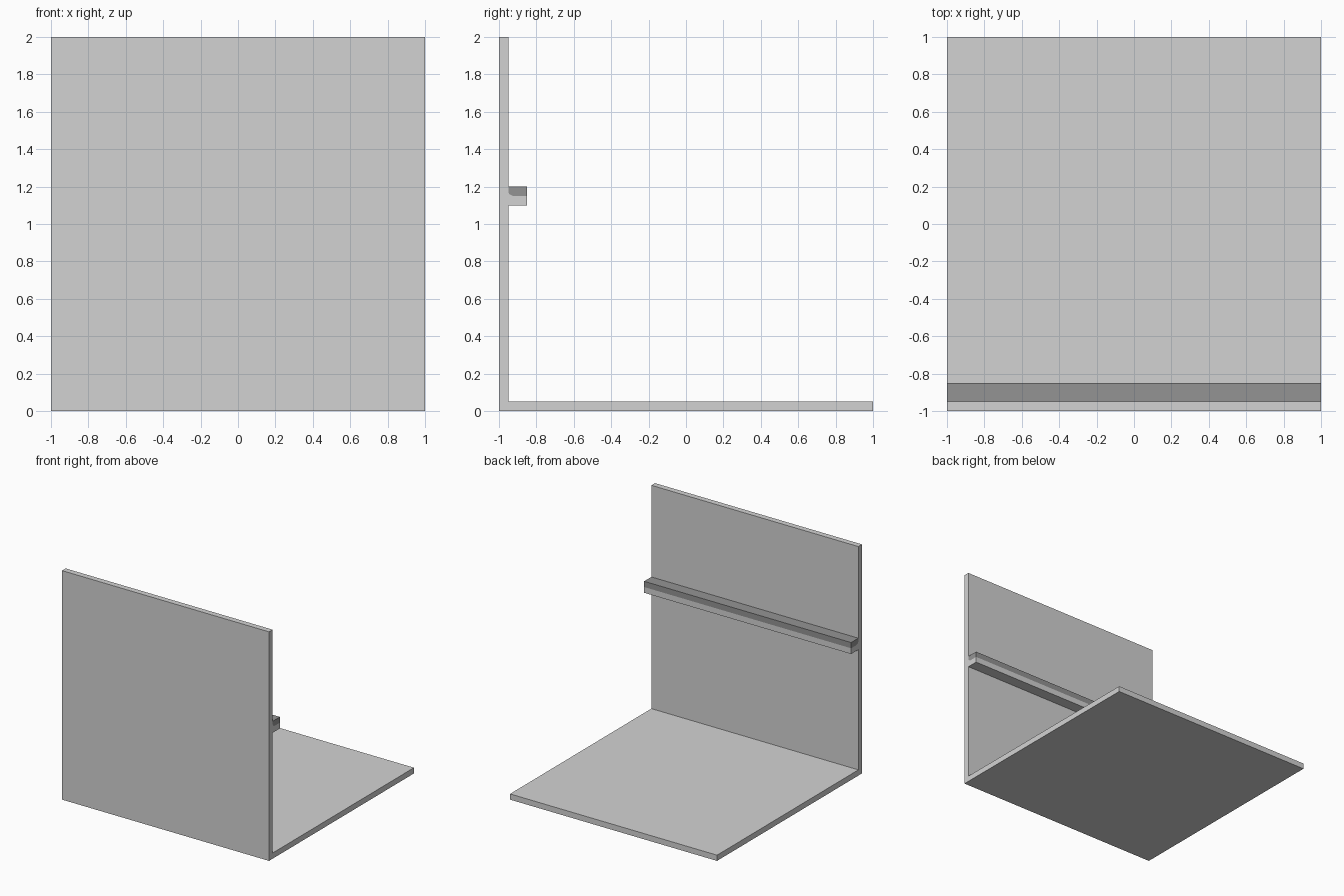
import bpy
import bmesh

if "Cube" in bpy.data.objects:
    bpy.data.objects.remove(bpy.data.objects["Cube"])


def material(name, value):
    m = bpy.data.materials.new(name)
    m.diffuse_color = (value, value, value, 1.0)
    m.use_nodes = True
    m.node_tree.nodes["Principled BSDF"].inputs["Base Color"].default_value = m.diffuse_color
    return m


def extrude_profile(name, profile, mat, x0=-1.0, x1=1.0):
    """Extrude a closed (y, z) outline along x."""
    bm = bmesh.new()
    face = bm.faces.new([bm.verts.new((x0, y, z)) for y, z in profile])
    ext = bmesh.ops.extrude_face_region(bm, geom=[face])
    moved = [v for v in ext["geom"] if isinstance(v, bmesh.types.BMVert)]
    bmesh.ops.translate(bm, verts=moved, vec=(x1 - x0, 0, 0))
    # extrude may drop or keep the starting face: make sure the end is closed
    bmesh.ops.holes_fill(bm, edges=[e for e in bm.edges if e.is_boundary], sides=0)
    bmesh.ops.recalc_face_normals(bm, faces=bm.faces)
    mesh = bpy.data.meshes.new(name)
    bm.to_mesh(mesh)
    bm.free()
    mesh.materials.append(mat)
    obj = bpy.data.objects.new(name, mesh)
    bpy.context.collection.objects.link(obj)
    return obj


light = material("light grey", 0.65)
dark = material("dark grey", 0.295)

# Line where the dark rail cap meets the light rail base, from wall outward
seam = [(-0.95, 1.173), (-0.945, 1.16), (-0.925, 1.15), (-0.85, 1.15)]

# Floor, upright wall and light rail base in one profile
extrude_profile("floor_and_wall", [
    (-1, 0), (1, 0), (1, 0.05), (-0.95, 0.05),
    (-0.95, 1.1), (-0.85, 1.1), *reversed(seam),
    (-0.95, 2), (-1, 2)], light)

# Dark cap along the top half of the rail
extrude_profile("rail_cap", [*seam, (-0.85, 1.2), (-0.95, 1.2)], dark)
